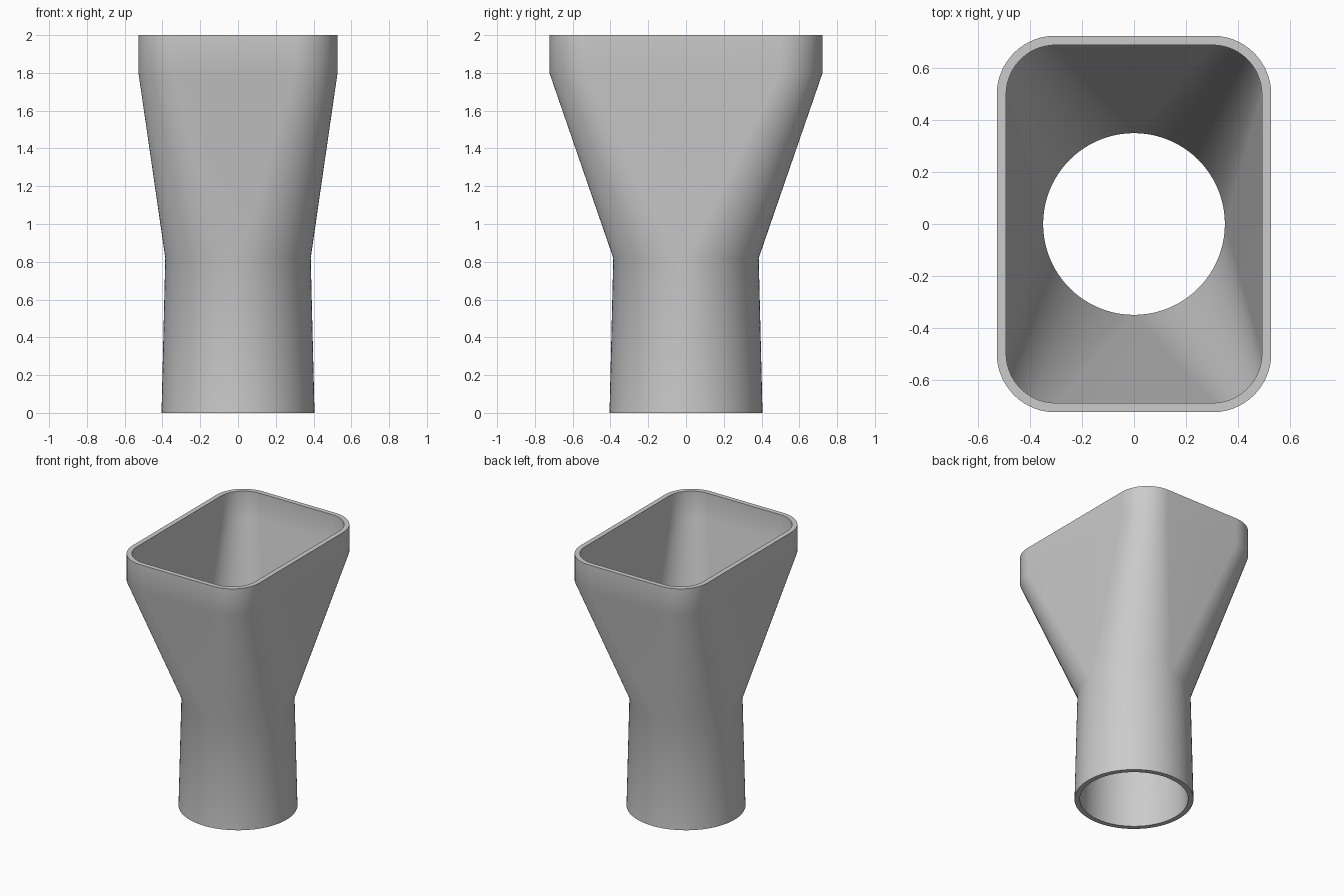
import bpy, bmesh
from math import pi, sin, cos, radians

cube = bpy.data.objects.get("Cube")
if cube:
    bpy.data.objects.remove(cube, do_unlink=True)

STEPS = 24      # segments per quarter turn
WALL = 0.036


def ring(bm, z, half_x, half_y, radius):
    """Rounded rectangle outline; a circle when radius equals both halves."""
    verts = []
    for quarter, (sx, sy) in enumerate([(1, 1), (-1, 1), (-1, -1), (1, -1)]):
        for i in range(STEPS + 1):
            a = (quarter + i / STEPS) * pi / 2
            verts.append(bm.verts.new((sx * (half_x - radius) + radius * cos(a),
                                       sy * (half_y - radius) + radius * sin(a), z)))
    return verts


# Closed wall section: up the outside, over the rim, down the inside
outside = [(0, 0.405, 0.405, 0.405), (0.82, 0.385, 0.385, 0.385),
           (1.8, 0.527, 0.723, 0.225), (2, 0.527, 0.723, 0.225)]
inside = [(z, x - WALL, y - WALL, r - WALL) for z, x, y, r in reversed(outside)]

bm = bmesh.new()
rings = [ring(bm, *section) for section in outside + inside]
for k, low in enumerate(rings):
    high = rings[(k + 1) % len(rings)]
    for i in range(len(low)):
        j = (i + 1) % len(low)
        bm.faces.new((low[i], low[j], high[j], high[i]))

# Collapse the doubled points where the round pipe meets the flat sides
bmesh.ops.remove_doubles(bm, verts=bm.verts, dist=0.0001)
bmesh.ops.recalc_face_normals(bm, faces=bm.faces)
mesh = bpy.data.meshes.new("duct_adapter")
bm.to_mesh(mesh)
bm.free()

# Grey plastic
grey = bpy.data.materials.new("grey")
grey.use_nodes = True
color = (0.6, 0.6, 0.6, 1)
grey.diffuse_color = color
grey.node_tree.nodes["Principled BSDF"].inputs["Base Color"].default_value = color
mesh.materials.append(grey)

adapter = bpy.data.objects.new("duct_adapter", mesh)
bpy.context.collection.objects.link(adapter)
bpy.ops.object.select_all(action="DESELECT")
adapter.select_set(True)
bpy.context.view_layer.objects.active = adapter
bpy.ops.object.shade_smooth_by_angle(angle=radians(30))
